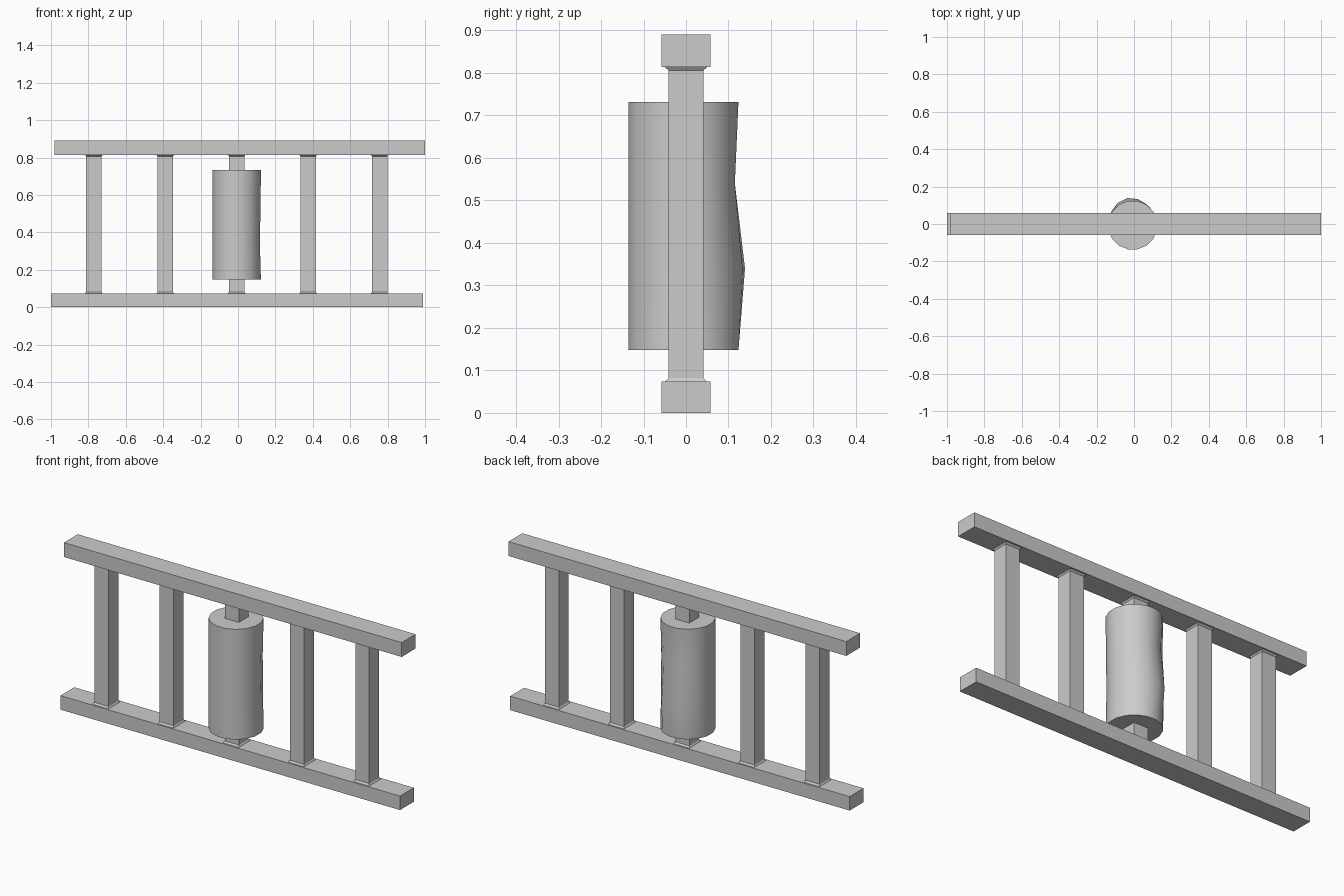
import bpy, bmesh, math

if "Cube" in bpy.data.objects:
    bpy.data.objects.remove(bpy.data.objects["Cube"])


def loft(name, rings):
    """Closed solid through a stack of equal-sized vertex rings."""
    bm = bmesh.new()
    loops = [[bm.verts.new(p) for p in ring] for ring in rings]
    n = len(loops[0])
    for a, b in zip(loops, loops[1:]):
        for i in range(n):
            j = (i + 1) % n
            bm.faces.new((a[i], a[j], b[j], b[i]))
    bm.faces.new(loops[0][::-1])
    bm.faces.new(loops[-1])
    bmesh.ops.recalc_face_normals(bm, faces=bm.faces)
    me = bpy.data.meshes.new(name)
    bm.to_mesh(me)
    bm.free()
    ob = bpy.data.objects.new(name, me)
    bpy.context.collection.objects.link(ob)
    return ob


def rect(x0, x1, hy, z):
    return [(x0, -hy, z), (x1, -hy, z), (x1, hy, z), (x0, hy, z)]


# Rails, slightly offset from one another
for name, x0, x1, z0, z1 in (("bottom_rail", -1.0, 0.99, 0.0, 0.074),
                             ("top_rail", -0.98, 1.0, 0.814, 0.89)):
    loft(name, [rect(x0, x1, 0.058, z0), rect(x0, x1, 0.058, z1)])

# Square posts with small flared feet at both ends
PROFILE = ((0.073, 0.047, 0.05), (0.082, 0.041, 0.041),
           (0.806, 0.041, 0.041), (0.814, 0.047, 0.05))
for k in range(5):
    cx = -0.771 + 0.382 * k
    loft(f"post_{k + 1}", [rect(cx - hx, cx + hx, hy, z) for z, hx, hy in PROFILE])

# Drum on the middle post: 16 sides, dented and bulged a little at the back
CX, CY, R, N = -0.007, -0.006, 0.132, 16
rings = []
for z, back, bulge, right in ((0.148, 0, 0, 0), (0.34, 0.004, 0.012, -0.006),
                              (0.54, -0.009, 0, -0.002), (0.732, 0, 0, 0)):
    ring = []
    for i in range(N):
        a = 2 * math.pi * (i + 0.5) / N
        r = R + back * max(0, math.sin(a)) ** 2
        r += right * max(0, math.cos(a)) ** 2
        r += bulge * max(0, math.cos(a - math.radians(105))) ** 6
        ring.append((CX + r * math.cos(a), CY + r * math.sin(a), z))
    rings.append(ring)
drum = loft("drum", rings)
bpy.context.view_layer.objects.active = drum
drum.select_set(True)
bpy.ops.object.shade_smooth_by_angle(angle=math.radians(40))
